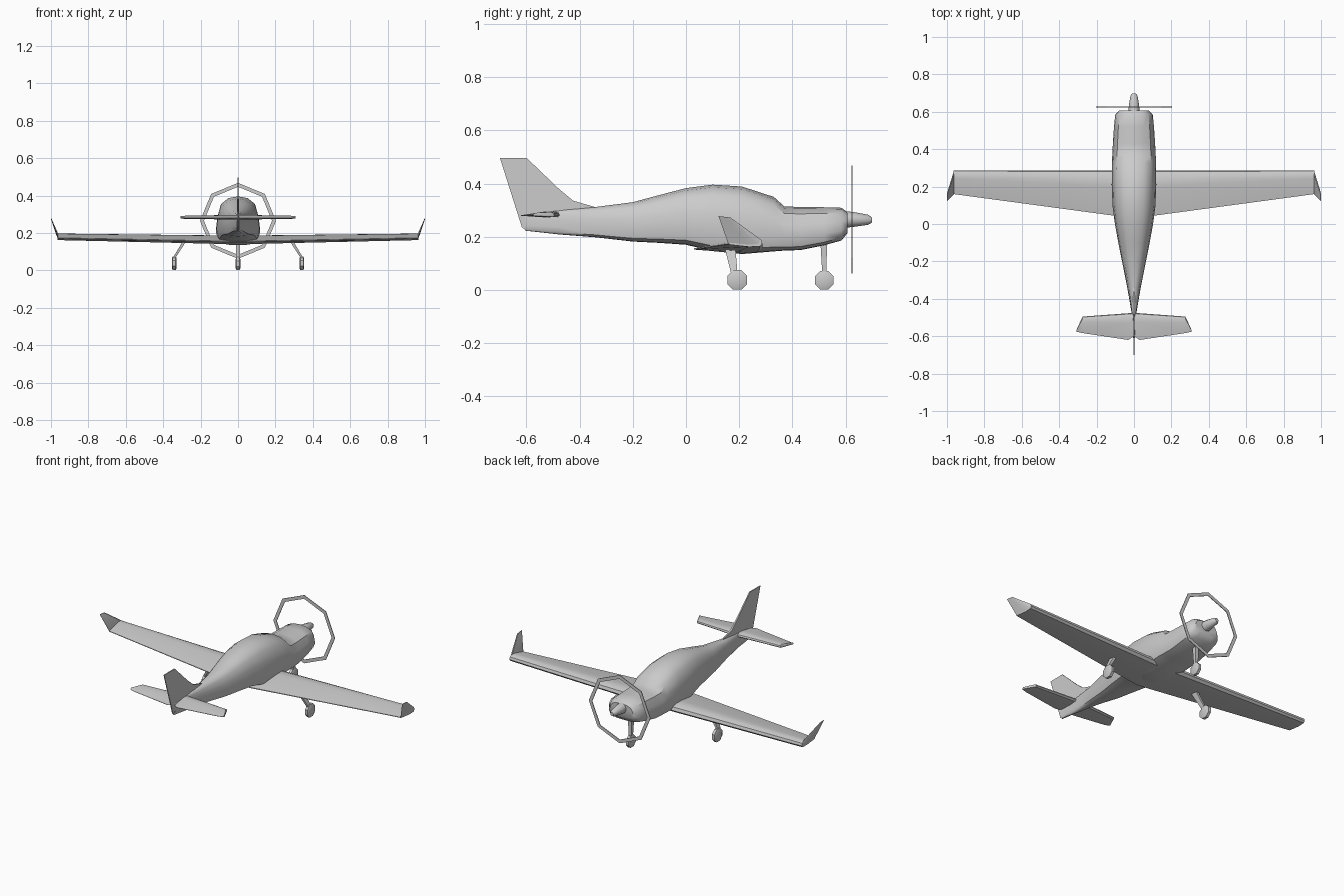
import bpy, bmesh
from math import sin, cos, pi, radians
from mathutils import Vector

if "Cube" in bpy.data.objects:
    bpy.data.objects.remove(bpy.data.objects["Cube"])


def finish(name, bm, angle=30):
    bmesh.ops.recalc_face_normals(bm, faces=bm.faces)
    me = bpy.data.meshes.new(name)
    bm.to_mesh(me)
    bm.free()
    me.shade_smooth()
    me.set_sharp_from_angle(angle=radians(angle))
    ob = bpy.data.objects.new(name, me)
    bpy.context.collection.objects.link(ob)
    return ob


def loft(name, rings, angle=30, closed=False):
    """Skin a list of equal-length point rings; cap the ends unless closed."""
    bm = bmesh.new()
    vs = [[bm.verts.new(p) for p in r] for r in rings]
    n = len(vs[0])
    pairs = list(zip(vs, vs[1:])) + ([(vs[-1], vs[0])] if closed else [])
    for a, b in pairs:
        for i in range(n):
            j = (i + 1) % n
            bm.faces.new((a[i], a[j], b[j], b[i]))
    if not closed:
        bm.faces.new(vs[0])
        bm.faces.new(vs[-1])
    return finish(name, bm, angle)


def circle(y, r, z, n=12):
    return [(r * cos(2 * pi * i / n), y, z + r * sin(2 * pi * i / n)) for i in range(n)]


def box_ring(x, y, z, hx, hy):
    return [(x - hx, y - hy, z), (x + hx, y - hy, z), (x + hx, y + hy, z), (x - hx, y + hy, z)]


# Fuselage: y, bottom, top, half width
stations = [(-.605, .223, .288, .006), (-.48, .209, .300, .012), (-.34, .198, .312, .036),
            (-.20, .182, .330, .064), (-.10, .177, .357, .084), (0, .170, .383, .102),
            (.10, .146, .396, .115), (.21, .135, .389, .119), (.33, .145, .350, .118),
            (.37, .148, .314, .116), (.43, .150, .312, .113), (.52, .168, .311, .107),
            (.585, .186, .309, .100), (.608, .215, .292, .078)]
half = [(0, 1), (.45, .96), (.78, .84), (.93, .58), (1, .30), (.88, .08), (.5, .01), (0, 0)]
section = half + [(-x, z) for x, z in half[-2:0:-1]]
loft("fuselage", [[(w * x, y, b + (t - b) * z) for x, z in section]
                  for y, b, t, w in stations], 40)

# Spinner
loft("spinner", [circle(.60, .031, .265), circle(.63, .028, .265), circle(.685, .019, .264),
                 circle(.699, .010, .263)], 40)

# Propeller sweep: flat octagonal ring
loft("propeller_ring", [[(r * sin(a), y, .265 + r * cos(a))
                         for r, y in ((.203, .623), (.203, .627), (.182, .627), (.182, .623))]
                        for a in (i * pi / 4 for i in range(8))], closed=True)

# Vertical fin with tapered edges
outline = [(-.70, .497), (-.60, .497), (-.48, .382), (-.425, .336), (-.34, .311),
           (-.40, .26), (-.60, .223), (-.617, .235)]
thick = [.002, .003, .004, .005, .003, .004, .005, .003]
loft("tail_fin", [[(s * t, y, z) for (y, z), t in zip(outline, thick)] for s in (-1, 1)])

# Airfoil in (chord fraction from leading edge, height fraction)
foil = [(0, .35), (.03, .75), (.15, 1), (.35, .98), (1, .35), (1, .25), (.4, 0), (.06, .05)]


def foil_ring(x, lead, trail, z0, z1):
    return [(x, lead + (trail - lead) * c, z0 + (z1 - z0) * h) for c, h in foil]


for s, side in ((1, "right"), (-1, "left")):
    # Wing
    loft(side + "_wing", [foil_ring(0, .287, .03, .140, .187),
                          foil_ring(s * .11, .287, .045, .142, .187),
                          foil_ring(s * .965, .287, .16, .162, .197)], 35)
    # Upswept wing tip
    loft(side + "_winglet", [foil_ring(s * .962, .287, .16, .162, .197),
                             [(s * (1.0 - .004 * h), .168 - .046 * c, .272 + .006 * c)
                              for c, h in foil]])
    # Tailplane
    loft(side + "_tailplane", [foil_ring(0, -.475, -.60, .273, .296),
                               foil_ring(s * .03, -.477, -.62, .273, .296),
                               foil_ring(s * .275, -.495, -.583, .274, .293),
                               foil_ring(s * .307, -.565, -.576, .278, .290)], 35)
    # Main gear leg
    loft(side + "_gear_leg", [box_ring(s * .285, .167, .17, .009, .020),
                              box_ring(s * .293, .168, .145, .009, .019),
                              box_ring(s * .338, .180, .072, .007, .013),
                              box_ring(s * .341, .187, .04, .007, .011)])

# Nose gear leg
loft("nose_gear_leg", [box_ring(0, .518, .19, .013, .013), box_ring(0, .520, .07, .009, .008),
                       box_ring(0, .521, .04, .008, .008)])

# Octagonal wheels with bevelled rims
for name, x, y, r in (("right_wheel", .341, .193, .038), ("left_wheel", -.341, .193, .038),
                      ("nose_wheel", 0, .52, .036)):
    loft(name, [[(x + dx, y + r * k * cos(a), r + r * k * sin(a))
                 for a in (pi / 8 + i * pi / 4 for i in range(8))]
                for dx, k in ((-.013, .72), (-.008, 1.06), (.008, 1.06), (.013, .72))], 30)
